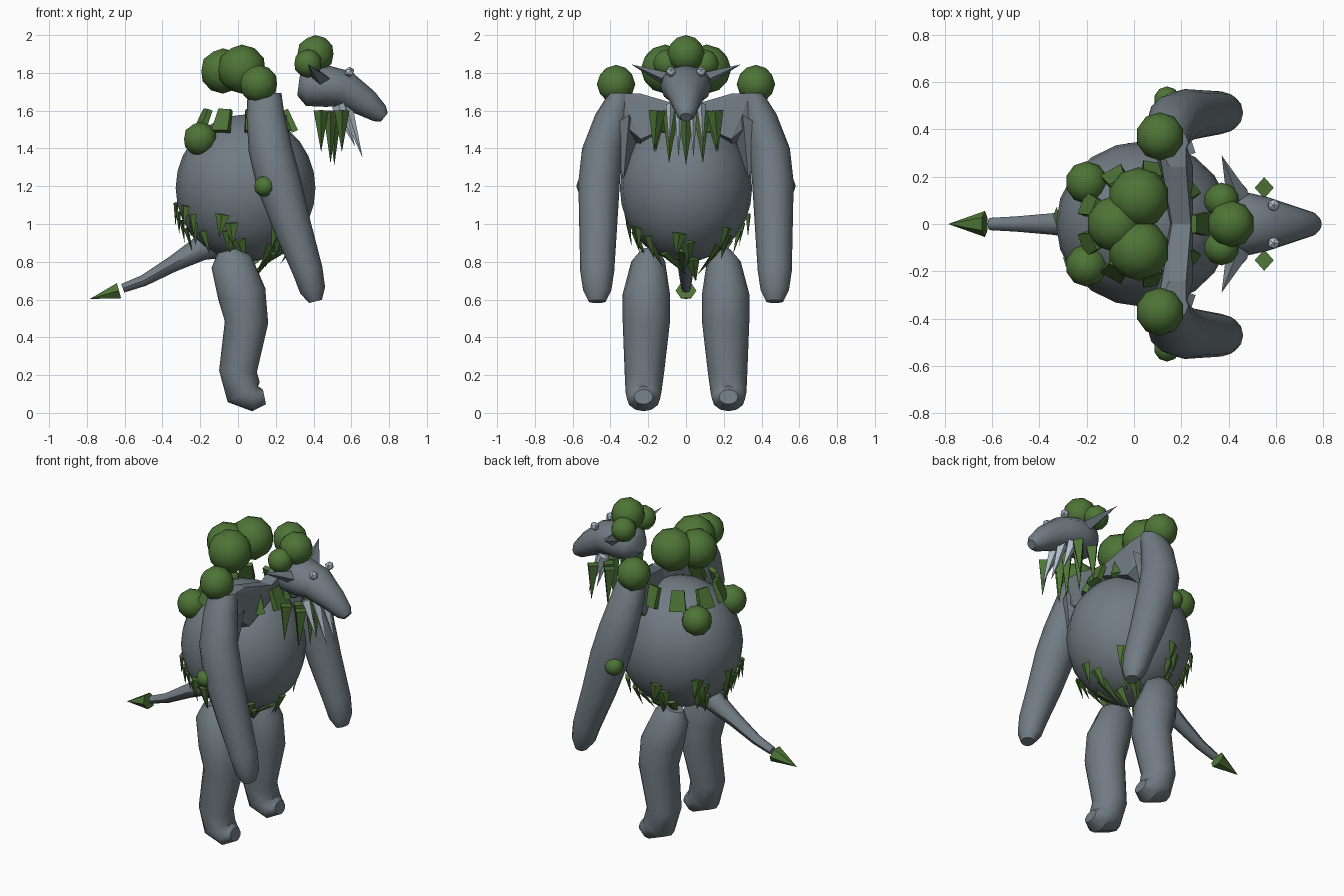
import bpy, bmesh, math
from mathutils import Vector

cube = bpy.data.objects.get("Cube")
if cube:
    bpy.data.objects.remove(cube)


def material(name, colour):
    m = bpy.data.materials.new(name)
    m.use_nodes = True
    m.diffuse_color = (*colour, 1)
    m.node_tree.nodes["Principled BSDF"].inputs["Base Color"].default_value = (*colour, 1)
    return m


STONE = material("stone grey", (0.165, 0.2, 0.225))
MOSS = material("moss green", (0.075, 0.175, 0.037))
PALE = material("pale crystal", (0.45, 0.53, 0.61))


def finish(bm, name, mat, smooth=0):
    bmesh.ops.recalc_face_normals(bm, faces=bm.faces)
    mesh = bpy.data.meshes.new(name)
    bm.to_mesh(mesh)
    bm.free()
    mesh.materials.append(mat)
    ob = bpy.data.objects.new(name, mesh)
    bpy.context.collection.objects.link(ob)
    if smooth:
        bpy.ops.object.select_all(action="DESELECT")
        ob.select_set(True)
        bpy.context.view_layer.objects.active = ob
        bpy.ops.object.shade_smooth_by_angle(angle=math.radians(smooth))
    return ob


def limb(name, rings, sides=12, smooth=45):
    """Loft of ellipses (x, y, z, depth, half width) set square to the path."""
    bm = bmesh.new()
    centres = [Vector(r[:3]) for r in rings]
    loops = []
    for i, r in enumerate(rings):
        t = centres[min(i + 1, len(rings) - 1)] - centres[max(i - 1, 0)]
        t.y = 0
        across = Vector((0, 1, 0))
        deep = t.normalized().cross(across)
        loops.append([bm.verts.new(centres[i] + deep * r[3] * math.cos(a) + across * r[4] * math.sin(a))
                      for a in (2 * math.pi * k / sides for k in range(sides))])
    for a, b in zip(loops, loops[1:]):
        for k in range(sides):
            n = (k + 1) % sides
            bm.faces.new((a[k], a[n], b[n], b[k]))
    bm.faces.new(loops[0])
    bm.faces.new(loops[-1])
    return finish(bm, name, STONE, smooth)


def ball(name, centre, r, mat=MOSS, detail=2, smooth=40):
    bm = bmesh.new()
    bmesh.ops.create_icosphere(bm, subdivisions=detail, radius=r)
    bmesh.ops.translate(bm, verts=bm.verts, vec=centre)
    return finish(bm, name, mat, smooth)


def spike(name, base, tip, width, thick, mat=MOSS, sides=4, out=(1, 0, 0), end=0):
    """Pointed leaf or cone; thick is measured along the out direction."""
    base, tip = Vector(base), Vector(tip)
    d = (tip - base).normalized()
    side = d.cross(Vector(out)).normalized()
    face = side.cross(d)
    bm = bmesh.new()
    for centre, s in ((base, 1), (tip, end)):
        for k in range(sides if s else 1):
            a = 2 * math.pi * (k + (0.5 if end else 0)) / sides
            bm.verts.new(centre + s * (side * width * math.cos(a) + face * thick * math.sin(a)))
    bmesh.ops.convex_hull(bm, input=bm.verts)
    return finish(bm, name, mat)


def hull(name, points):
    bm = bmesh.new()
    for p in points:
        bm.verts.new(p)
    bmesh.ops.convex_hull(bm, input=bm.verts)
    return finish(bm, name, STONE)


# Round torso
bm = bmesh.new()
bmesh.ops.create_uvsphere(bm, u_segments=20, v_segments=14, radius=1)
bmesh.ops.scale(bm, verts=bm.verts, vec=(0.37, 0.35, 0.39))
bmesh.ops.translate(bm, verts=bm.verts, vec=(0.04, 0, 1.19))
finish(bm, "torso", STONE, 40)

# Head and tail
limb("head", [(0.32, 0, 1.73, 0.05, 0.06), (0.36, 0, 1.725, 0.1, 0.11), (0.47, 0, 1.73, 0.11, 0.135),
              (0.56, 0, 1.715, 0.1, 0.115), (0.68, 0, 1.64, 0.075, 0.075),
              (0.75, 0, 1.585, 0.052, 0.052), (0.775, 0, 1.565, 0.028, 0.03)])
limb("tail", [(-0.08, 0, 0.9, 0.08, 0.08), (-0.2, 0, 0.87, 0.065, 0.065), (-0.35, 0, 0.785, 0.042, 0.045),
              (-0.5, 0, 0.7, 0.03, 0.032), (-0.61, 0, 0.66, 0.024, 0.026)], 8)
spike("tail_tip", (-0.63, 0, 0.647), (-0.785, 0, 0.603), 0.055, 0.048, sides=6, out=(0, 0, 1))

# Mirrored limbs, face parts and moss balls
for s, label in ((1, "left"), (-1, "right")):
    limb(label + "_arm", [(0.14, s * 0.345, 1.69, 0.09, 0.065), (0.145, s * 0.385, 1.58, 0.1, 0.095),
                          (0.17, s * 0.44, 1.4, 0.115, 0.11), (0.215, s * 0.46, 1.22, 0.118, 0.11),
                          (0.29, s * 0.465, 0.98, 0.1, 0.1), (0.37, s * 0.47, 0.75, 0.08, 0.09),
                          (0.395, s * 0.47, 0.65, 0.068, 0.075), (0.41, s * 0.47, 0.59, 0.035, 0.045)])
    limb(label + "_leg", [(-0.05, s * 0.19, 0.86, 0.06, 0.05), (-0.035, s * 0.2, 0.8, 0.11, 0.09),
                          (0.02, s * 0.21, 0.63, 0.128, 0.125), (0.045, s * 0.21, 0.48, 0.115, 0.125),
                          (0.0, s * 0.22, 0.22, 0.1, 0.105), (0.03, s * 0.225, 0.11, 0.1, 0.095),
                          (0.09, s * 0.225, 0.075, 0.068, 0.088), (0.14, s * 0.225, 0.085, 0.04, 0.05)])
    # Angular shoulder bridge and the webbing under it
    hull(label + "_shoulder_bridge", [
        (0.15, 0, 1.52), (0.25, 0, 1.55), (0.16, 0, 1.62), (0.24, 0, 1.62),
        (0.1, s * 0.24, 1.4), (0.25, s * 0.24, 1.45), (0.15, s * 0.24, 1.69), (0.22, s * 0.24, 1.69),
        (0.12, s * 0.36, 1.55), (0.21, s * 0.36, 1.55), (0.1, s * 0.34, 1.69), (0.22, s * 0.34, 1.69)])
    hull(label + "_armpit_web", [(0.12, s * 0.26, 1.45), (0.26, s * 0.3, 1.58), (0.22, s * 0.42, 1.5),
                                 (0.1, s * 0.4, 1.4), (0.2, s * 0.33, 1.24)])
    spike(label + "_ear", (0.44, s * 0.11, 1.77), (0.37, s * 0.29, 1.845), 0.05, 0.035, STONE, out=(0, 0, 1))
    ball(label + "_eye", (0.59, s * 0.08, 1.805), 0.028, PALE, 1, 0)
    for part, centre, r in (("crown", (0.02, 0.11, 1.82), 0.13), ("shoulder", (0.11, 0.37, 1.74), 0.102),
                            ("back", (-0.2, 0.175, 1.45), 0.09), ("head", (0.37, 0.1, 1.85), 0.075),
                            ("elbow", (0.14, 0.525, 1.2), 0.056)):
        ball(label + "_" + part + "_moss", (centre[0], s * centre[1], centre[2]), r)
ball("rear_crown_moss", (-0.08, 0, 1.81), 0.12)
ball("head_top_moss", (0.41, 0, 1.9), 0.1)

# Beard of hanging leaves with pale fangs in front
for x, y, tip in ((0.44, 0.16, 1.38), (0.49, 0.09, 1.32), (0.55, 0.17, 1.38), (0.51, 0, 1.31)):
    for s in ((1, -1) if y else (1,)):
        spike("beard_leaf", (x, s * y * 0.9, 1.6), (x, s * y, tip), 0.045, 0.04)
for x, y, tip in ((0.66, 0.04, 1.35), (0.62, 0.09, 1.41)):
    for s in (1, -1):
        spike("fang", (x - 0.09, s * y * 0.9, 1.63), (x, s * y, tip), 0.025, 0.035, PALE)


def torso_point(angle, z, lift=0.0):
    f = math.sqrt(max(0, 1 - ((z - 1.19) / 0.39) ** 2))
    return Vector((0.04 + (0.37 * f + lift) * math.cos(angle), (0.35 * f + lift) * math.sin(angle), z))


# Fringe of layered leaf clusters around the lower torso
for degrees in (0, 52, -52, 105, -105, 145, -145, 180):
    a = math.radians(degrees)
    out = Vector((math.cos(a), math.sin(a), 0))
    along = Vector((-out.y, out.x, 0))
    top = 1.03 - 0.08 * out.x
    for k in range(4):
        shift = along * (0.03 * (k % 2) - 0.015 + 0.012 * (k - 1.5))
        z = top - 0.045 * k
        spike("fringe_leaf", torso_point(a, z, 0.005) + shift,
              torso_point(a, z - 0.07, 0.03) + shift * 1.6 - Vector((0, 0, 0.05)), 0.04, 0.014, out=out)

# Collar of broad leaves around the upper torso
for k in range(9):
    a = 2 * math.pi * k / 9
    out = Vector((math.cos(a), math.sin(a), 0))
    spike("collar_leaf", torso_point(a, 1.49, 0.025), torso_point(a, 1.52, 0.015) + Vector((0, 0, 0.085)),
          0.07, 0.025, out=out, end=0.75)
